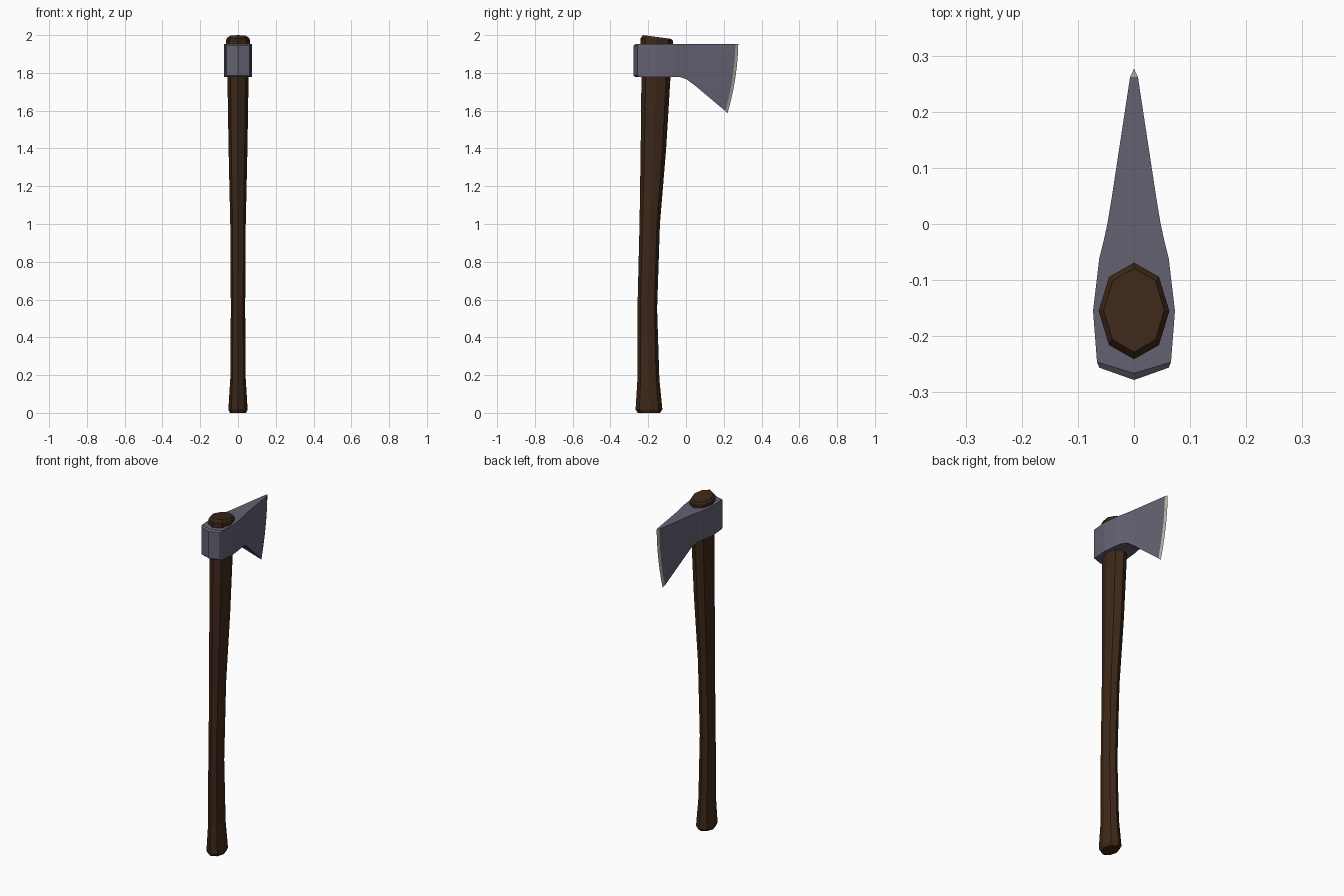
import bpy, bmesh
from math import sin, cos, pi

if "Cube" in bpy.data.objects:
    bpy.data.objects.remove(bpy.data.objects["Cube"])


def material(name, rgb):
    m = bpy.data.materials.new(name)
    m.diffuse_color = (*rgb, 1)
    m.use_nodes = True
    m.node_tree.nodes["Principled BSDF"].inputs["Base Color"].default_value = m.diffuse_color
    return m


def make_object(name, bm, mats):
    bmesh.ops.remove_doubles(bm, verts=bm.verts, dist=1e-5)
    bmesh.ops.recalc_face_normals(bm, faces=bm.faces)
    me = bpy.data.meshes.new(name)
    bm.to_mesh(me)
    bm.free()
    for m in mats:
        me.materials.append(m)
    ob = bpy.data.objects.new(name, me)
    bpy.context.collection.objects.link(ob)
    return ob


wood = material("dark_wood", (0.045, 0.02, 0.009))
steel = material("steel", (0.13, 0.12, 0.17))
bright = material("sharpened_steel", (0.45, 0.42, 0.38))

# Handle: octagonal rings (z, back y, front y, half width, rise across the ring)
rings = [
    (0.00, -0.255, -0.137, 0.043, 0),
    (0.018, -0.267, -0.125, 0.051, 0),
    (0.18, -0.257, -0.141, 0.041, 0),
    (0.55, -0.257, -0.153, 0.038, 0),
    (1.00, -0.246, -0.138, 0.041, 0),
    (1.40, -0.240, -0.105, 0.050, 0),
    (1.78, -0.236, -0.082, 0.056, 0),
    (1.976, -0.241, -0.069, 0.063, -0.014),
    (1.99, -0.228, -0.079, 0.054, -0.020),
]
bm = bmesh.new()
loops = []
for z, y0, y1, hx, tilt in rings:
    cy, hy = (y0 + y1) / 2, (y1 - y0) / 2
    loops.append([bm.verts.new((hx * cos(a), cy + hy * sin(a), z + tilt / 2 * sin(a)))
                  for a in (k * pi / 4 for k in range(8))])
for a, b in zip(loops, loops[1:]):
    for k in range(8):
        bm.faces.new((a[k], a[(k + 1) % 8], b[(k + 1) % 8], b[k]))
bm.faces.new(loops[0])
bm.faces.new(loops[-1])
make_object("handle", bm, [wood])

# Axe head: half outline columns from poll to blade (half width, y, bottom z, middle y)
TOP, BOTTOM, ROWS = 1.953, 1.777, 6
outline = [
    (0.000, -0.278, BOTTOM + 0.008, -0.278),
    (0.062, -0.256, BOTTOM + 0.008, -0.278),
    (0.066, -0.246, BOTTOM, -0.266),
    (0.073, -0.155, BOTTOM, -0.155),
    (0.062, -0.062, BOTTOM, -0.062),
    (0.054, -0.030, BOTTOM, -0.030),
    (0.047, 0.003, 1.766, 0.003),
    (0.040, 0.045, 1.735, 0.045),
]
columns = []
for i, (x, y, zb, mid) in enumerate(outline):
    zt = TOP - 0.008 if i < 2 else TOP
    pts = [(x, y, zb + (zt - zb) * j / ROWS) for j in range(ROWS + 1)]
    columns.append((pts, [mid] * (ROWS + 1)))

# Blade: curved bevel line, then the cutting edge itself
for x, inset, tip in ((0.007, 0.015, 1.598), (0.0, 0.0, 1.587)):
    pts = []
    for j in range(ROWS + 1):
        z = tip + (TOP - tip) * j / ROWS
        t = (TOP - z) / 0.366
        pts.append((x, 0.277 - 0.008 * t - 0.049 * t * t - inset, z))
    columns.append((pts, [p[1] for p in pts]))

bm = bmesh.new()
for i, ((a, ma), (b, mb)) in enumerate(zip(columns, columns[1:])):
    faces = [(a[j], b[j], b[j + 1], a[j + 1]) for j in range(ROWS)]
    if i > 0:
        faces += [(a[j], b[j], (0, mb[j], b[j][2]), (0, ma[j], a[j][2])) for j in (0, ROWS)]
    for f in faces:
        face = bm.faces.new([bm.verts.new(p) for p in f])
        face.material_index = 1 if i == len(columns) - 2 else 0
head = make_object("axe_head", bm, [steel, bright])
mirror = head.modifiers.new("mirror", 'MIRROR')
mirror.use_clip = True
